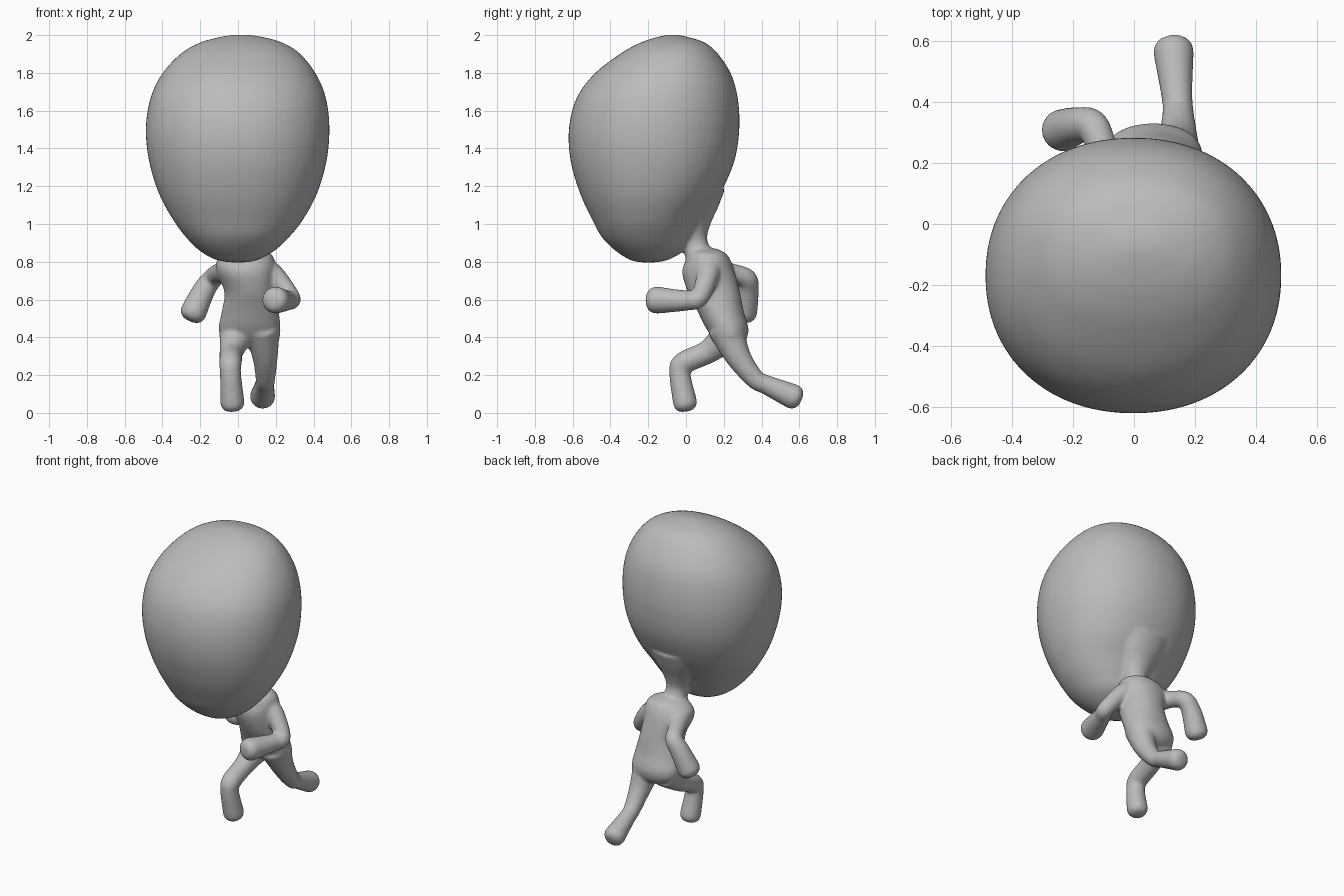
import bpy, bmesh, math
from mathutils import Vector

cube = bpy.data.objects.get("Cube")
if cube:
    bpy.data.objects.remove(cube, do_unlink=True)

SIDES = 72
grey = bpy.data.materials.new("plain grey")
grey.use_nodes = True
grey.diffuse_color = (0.5, 0.5, 0.5, 1)
grey.node_tree.nodes["Principled BSDF"].inputs["Base Color"].default_value = (0.5, 0.5, 0.5, 1)


def spline(stations, steps=10):
    """Smooth curve through stations of any dimension."""
    s = [stations[0]] + stations + [stations[-1]]
    out = []
    for i in range(1, len(s) - 2):
        for k in range(steps):
            t = k / steps
            out.append([0.5 * (2 * b + (c - a) * t + (2 * a - 5 * b + 4 * c - d) * t * t
                               + (3 * b - a - 3 * c + d) * t ** 3)
                        for a, b, c, d in zip(*s[i - 1:i + 3])])
    return out + [list(stations[-1])]


def skin_rings(bm, rings):
    """Join rings of points into a closed tube."""
    loops = [[bm.verts.new(p) for p in ring] for ring in rings]
    for a, b in zip(loops, loops[1:]):
        for i in range(SIDES):
            j = (i + 1) % SIDES
            bm.faces.new((a[i], a[j], b[j], b[i]))
    bm.faces.new(loops[0][::-1])
    bm.faces.new(loops[-1])


def ring(centre, u, v, power=1.0):
    """Ellipse around centre; power below one squares it off."""
    def bend(n):
        return math.copysign(abs(n) ** power, n)
    angles = [2 * math.pi * i / SIDES for i in range(SIDES)]
    return [centre + u * bend(math.cos(a)) + v * bend(math.sin(a)) for a in angles]


def add_mass(bm, slices):
    """Level slices: z, left-right limits, front-back limits."""
    rings = []
    for z, x0, x1, y0, y1 in spline(slices):
        rings.append(ring(Vector(((x0 + x1) / 2, (y0 + y1) / 2, z)),
                          Vector(((x1 - x0) / 2, 0, 0)), Vector((0, (y1 - y0) / 2, 0)), 0.94))
    skin_rings(bm, rings)


def add_limb(bm, stations):
    """Bent tube through x, y, z, radius with a blunt rounded tip."""
    path = [(Vector(p[:3]), p[3]) for p in spline(stations)]
    tip, r = path[-1]
    way = (tip - path[-2][0]).normalized()
    for a in (20, 40, 60, 75, 85):
        a = math.radians(a)
        path.append((tip + way * r * 0.75 * math.sin(a), r * math.cos(a) ** 0.6))
    rings, u = [], Vector((1, 0, 0))
    for i, (p, r) in enumerate(path):
        t = (path[min(i + 1, len(path) - 1)][0] - path[max(i - 1, 0)][0]).normalized()
        u = (u - t * u.dot(t)).normalized()
        rings.append(ring(p, u * r, t.cross(u) * r))
    skin_rings(bm, rings)


bm = bmesh.new()

# Large egg-shaped head, bottom to crown
add_mass(bm, [
    (0.797, -0.04, 0.04, -0.24, -0.16),
    (0.812, -0.12, 0.11, -0.30, -0.09),
    (0.86, -0.205, 0.195, -0.375, -0.01),
    (0.93, -0.275, 0.27, -0.445, 0.035),
    (1.02, -0.342, 0.342, -0.495, 0.085),
    (1.16, -0.418, 0.418, -0.56, 0.18),
    (1.33, -0.470, 0.468, -0.61, 0.255),
    (1.50, -0.488, 0.484, -0.62, 0.282),
    (1.66, -0.465, 0.467, -0.582, 0.275),
    (1.79, -0.405, 0.415, -0.49, 0.24),
    (1.90, -0.305, 0.33, -0.35, 0.17),
    (1.96, -0.20, 0.235, -0.24, 0.10),
    (1.99, -0.095, 0.13, -0.15, 0.01),
    (2.002, -0.02, 0.05, -0.09, -0.05)])

# Neck flaring into the skull
add_mass(bm, [
    (0.78, -0.06, 0.14, 0.01, 0.19),
    (0.85, -0.04, 0.11, -0.01, 0.145),
    (0.92, -0.04, 0.10, -0.03, 0.112),
    (1.00, -0.085, 0.13, -0.08, 0.13),
    (1.09, -0.15, 0.185, -0.12, 0.17),
    (1.18, -0.20, 0.22, -0.15, 0.205)])

# Leaning torso, hips to shoulders
add_mass(bm, [
    (0.35, 0.00, 0.15, 0.20, 0.29),
    (0.39, -0.08, 0.215, 0.15, 0.32),
    (0.45, -0.102, 0.225, 0.105, 0.33),
    (0.54, -0.085, 0.215, 0.06, 0.305),
    (0.64, -0.072, 0.20, 0.01, 0.285),
    (0.74, -0.11, 0.195, -0.02, 0.26),
    (0.80, -0.115, 0.195, -0.005, 0.24),
    (0.845, -0.07, 0.17, 0.015, 0.21),
    (0.87, 0.00, 0.09, 0.05, 0.16)])

# Left arm bent forward, right arm swung back
add_limb(bm, [(0.11, 0.12, 0.77, 0.075), (0.19, 0.115, 0.725, 0.06),
              (0.28, 0.07, 0.61, 0.05), (0.255, 0.0, 0.595, 0.054),
              (0.20, -0.155, 0.597, 0.072)])
add_limb(bm, [(-0.05, 0.14, 0.75, 0.068), (-0.10, 0.24, 0.74, 0.052),
              (-0.135, 0.32, 0.71, 0.054), (-0.18, 0.325, 0.65, 0.06),
              (-0.235, 0.308, 0.535, 0.07)])

# Left leg pushing off behind, right leg stepping forward
add_limb(bm, [(0.125, 0.21, 0.45, 0.098), (0.143, 0.275, 0.30, 0.068),
              (0.145, 0.365, 0.18, 0.052), (0.14, 0.43, 0.147, 0.052),
              (0.13, 0.565, 0.087, 0.067)])
add_limb(bm, [(-0.01, 0.22, 0.41, 0.09), (-0.035, 0.12, 0.325, 0.063),
              (-0.04, -0.01, 0.265, 0.06), (-0.04, -0.033, 0.21, 0.056),
              (-0.03, -0.005, 0.055, 0.064)])

bmesh.ops.recalc_face_normals(bm, faces=bm.faces)
mesh = bpy.data.meshes.new("running_figure")
bm.to_mesh(mesh)
bm.free()
mesh.materials.append(grey)
figure = bpy.data.objects.new("running_figure", mesh)
bpy.context.collection.objects.link(figure)

# Fuse the parts into one soft skin
fuse = figure.modifiers.new("fuse", 'REMESH')
fuse.mode = 'VOXEL'
fuse.voxel_size = 0.01
fuse.use_smooth_shade = True
soften = figure.modifiers.new("soften", 'SMOOTH')
soften.factor = 0.5
soften.iterations = 10
